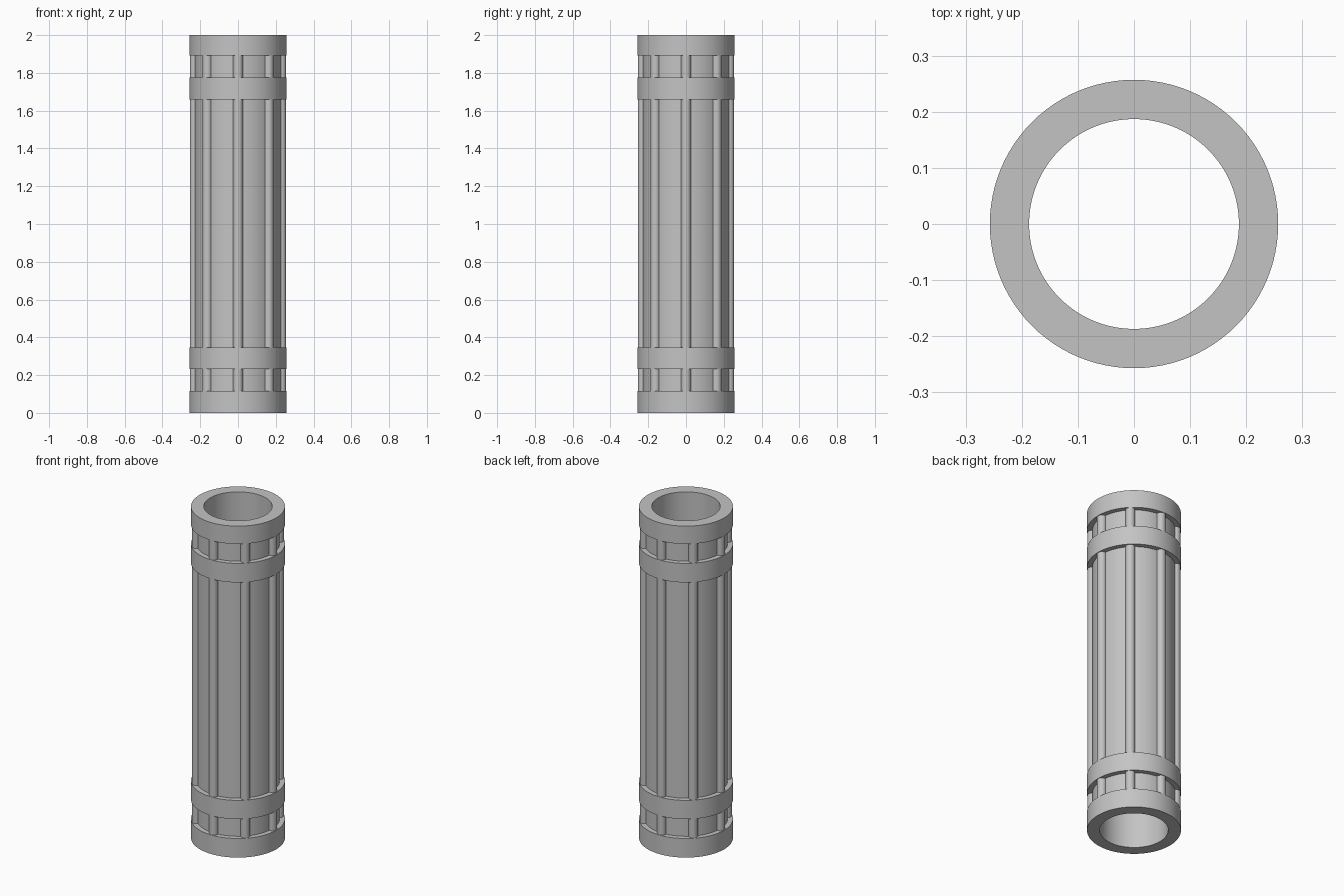
import bpy, bmesh, math
from mathutils import Matrix, Vector

cube = bpy.data.objects.get("Cube")
if cube:
    bpy.data.objects.remove(cube, do_unlink=True)

HEIGHT = 2.0
BORE, SLEEVE, COLLAR = 0.187, 0.228, 0.257     # radii
RIB_RADIUS, RIB_ORBIT, RIB_COUNT = 0.026, 0.229, 8
COLLARS = [(0, 0.115), (0.232, 0.345), (1.66, 1.775), (1.892, HEIGHT)]
SEGMENTS = 96

grey = bpy.data.materials.new("plain grey")
grey.use_nodes = True
colour = (0.55, 0.55, 0.55, 1)
grey.diffuse_color = colour
grey.node_tree.nodes["Principled BSDF"].inputs["Base Color"].default_value = colour


def finish(name, bm):
    """Turn a bmesh into a named, smooth-shaded object."""
    bmesh.ops.recalc_face_normals(bm, faces=bm.faces)
    mesh = bpy.data.meshes.new(name)
    bm.to_mesh(mesh)
    bm.free()
    mesh.materials.append(grey)
    obj = bpy.data.objects.new(name, mesh)
    bpy.context.collection.objects.link(obj)
    bpy.ops.object.select_all(action='DESELECT')
    obj.select_set(True)
    bpy.context.view_layer.objects.active = obj
    bpy.ops.object.shade_smooth_by_angle(angle=math.radians(35))
    return obj


# Hollow sleeve with four raised collars, lathed from one closed profile
profile = [(BORE, 0)]
for i, (low, high) in enumerate(COLLARS):
    if i > 0:
        profile.append((SLEEVE, low))
    profile += [(COLLAR, low), (COLLAR, high)]
    if i < len(COLLARS) - 1:
        profile.append((SLEEVE, high))
profile.append((BORE, HEIGHT))

bm = bmesh.new()
verts = [bm.verts.new((r, 0, z)) for r, z in profile]
edges = [bm.edges.new((a, b)) for a, b in zip(verts, verts[1:] + verts[:1])]
bmesh.ops.spin(bm, geom=verts + edges, cent=(0, 0, 0), axis=(0, 0, 1),
               angle=math.tau, steps=SEGMENTS, use_merge=True)
bmesh.ops.remove_doubles(bm, verts=bm.verts, dist=0.0001)
finish("collared_sleeve", bm)

# Round ribs running along the sleeve, with their ends buried in the end collars
start, end = COLLARS[0][1] - 0.02, COLLARS[-1][0] + 0.02
for i in range(RIB_COUNT):
    bm = bmesh.new()
    spot = Matrix.Rotation(math.tau * i / RIB_COUNT, 4, 'Z') @ Vector(
        (RIB_ORBIT, 0, (start + end) / 2))
    bmesh.ops.create_cone(bm, cap_ends=True, segments=32, radius1=RIB_RADIUS,
                          radius2=RIB_RADIUS, depth=end - start,
                          matrix=Matrix.Translation(spot))
    finish(f"rib_{i + 1}", bm)
